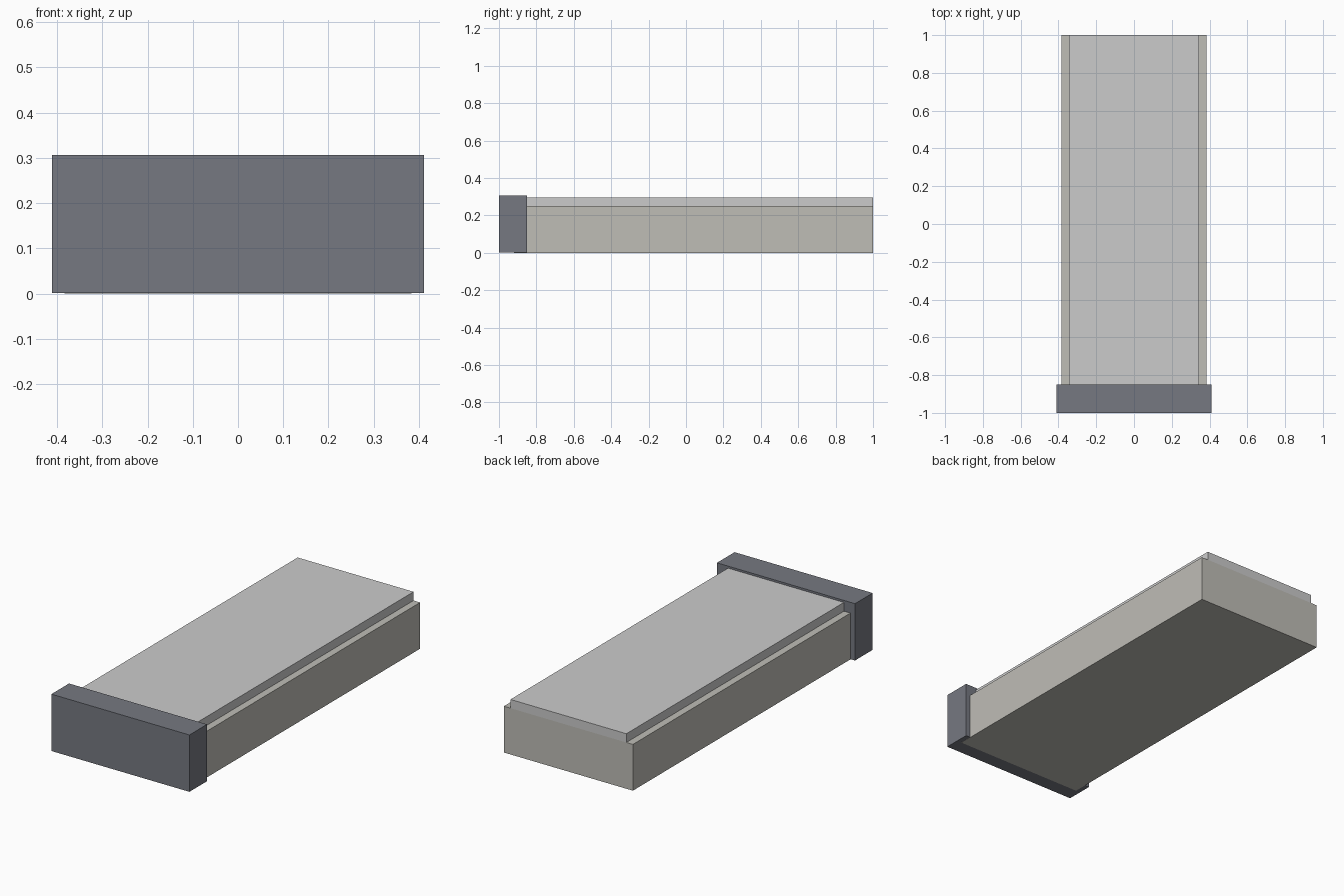
import bpy

if "Cube" in bpy.data.objects:
    bpy.data.objects.remove(bpy.data.objects["Cube"])


def material(name, rgb):
    mat = bpy.data.materials.new(name)
    mat.diffuse_color = (*rgb, 1.0)
    mat.use_nodes = True
    mat.node_tree.nodes["Principled BSDF"].inputs["Base Color"].default_value = mat.diffuse_color
    return mat


def box(name, half_width, y0, y1, z0, z1, mat=None):
    bpy.ops.mesh.primitive_cube_add(size=1, location=(0, (y0 + y1) / 2, (z0 + z1) / 2))
    obj = bpy.context.object
    obj.name = name
    obj.scale = (half_width * 2, y1 - y0, z1 - z0)
    bpy.ops.object.transform_apply(location=False, rotation=False, scale=True)
    if mat:
        obj.data.materials.append(mat)
    return obj


stone = material("warm_grey", (0.52, 0.51, 0.47))
slate = material("slate_grey", (0.18, 0.19, 0.22))

# Long base block, running into the end block
box("base_block", 0.384, -0.92, 1.0, 0.0, 0.249, stone)

# Narrower slab on top, flush with the back end
box("top_slab", 0.345, -0.92, 1.0, 0.249, 0.296)

# Wider, taller block across the front
box("front_end_block", 0.411, -1.0, -0.85, 0.001, 0.307, slate)
